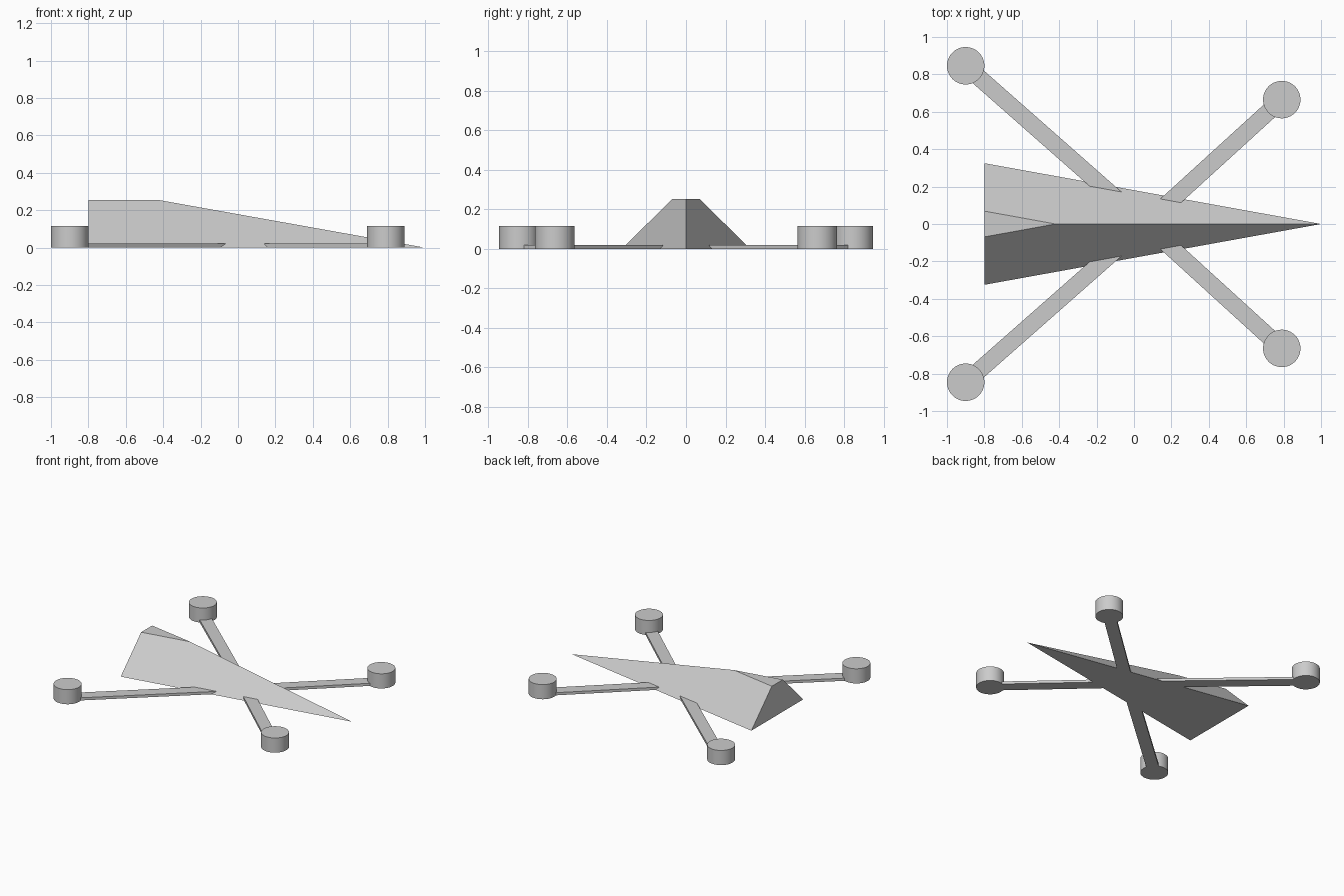
import bpy, math
from mathutils import Vector

if "Cube" in bpy.data.objects:
    bpy.data.objects.remove(bpy.data.objects["Cube"])

HUB = Vector((0.06, 0))        # where all four arms meet inside the body
POD_R, POD_H = 0.1, 0.116
ARM_W, ARM_H = 0.09, 0.021


def mesh_object(name, verts, faces):
    mesh = bpy.data.meshes.new(name)
    mesh.from_pydata(verts, [], faces)
    obj = bpy.data.objects.new(name, mesh)
    bpy.context.collection.objects.link(obj)
    return obj


# Wedge-shaped body: pointed nose at +x, flat-topped tail at -x
mesh_object("body",
            [(1, 0, 0), (-0.8, 0.325, 0), (-0.8, -0.325, 0),
             (-0.42, 0, 0.254), (-0.8, 0.069, 0.254), (-0.8, -0.069, 0.254)],
            [(0, 2, 1), (0, 1, 4, 3), (0, 3, 5, 2), (3, 4, 5), (1, 2, 5, 4)])


def rotor(name, x, y):
    # Flat arm from the body out to the pod
    pod = Vector((x, y))
    span = pod - HUB
    start = HUB + span.normalized() * 0.1
    end = pod - span.normalized() * 0.05
    mid = (start + end) / 2
    bpy.ops.mesh.primitive_cube_add(size=1, location=(mid.x, mid.y, ARM_H / 2),
                                    rotation=(0, 0, math.atan2(span.y, span.x)))
    arm = bpy.context.object
    arm.name = name + "_arm"
    arm.scale = ((end - start).length, ARM_W, ARM_H)

    # Round motor pod
    bpy.ops.mesh.primitive_cylinder_add(vertices=64, radius=POD_R, depth=POD_H,
                                        location=(x, y, POD_H / 2))
    bpy.context.object.name = name + "_pod"
    bpy.ops.object.shade_smooth_by_angle(angle=math.radians(30))


for side, label in ((1, "left"), (-1, "right")):
    rotor("rear_" + label, -0.9, 0.846 * side)
    rotor("nose_" + label, 0.79, 0.665 * side)
